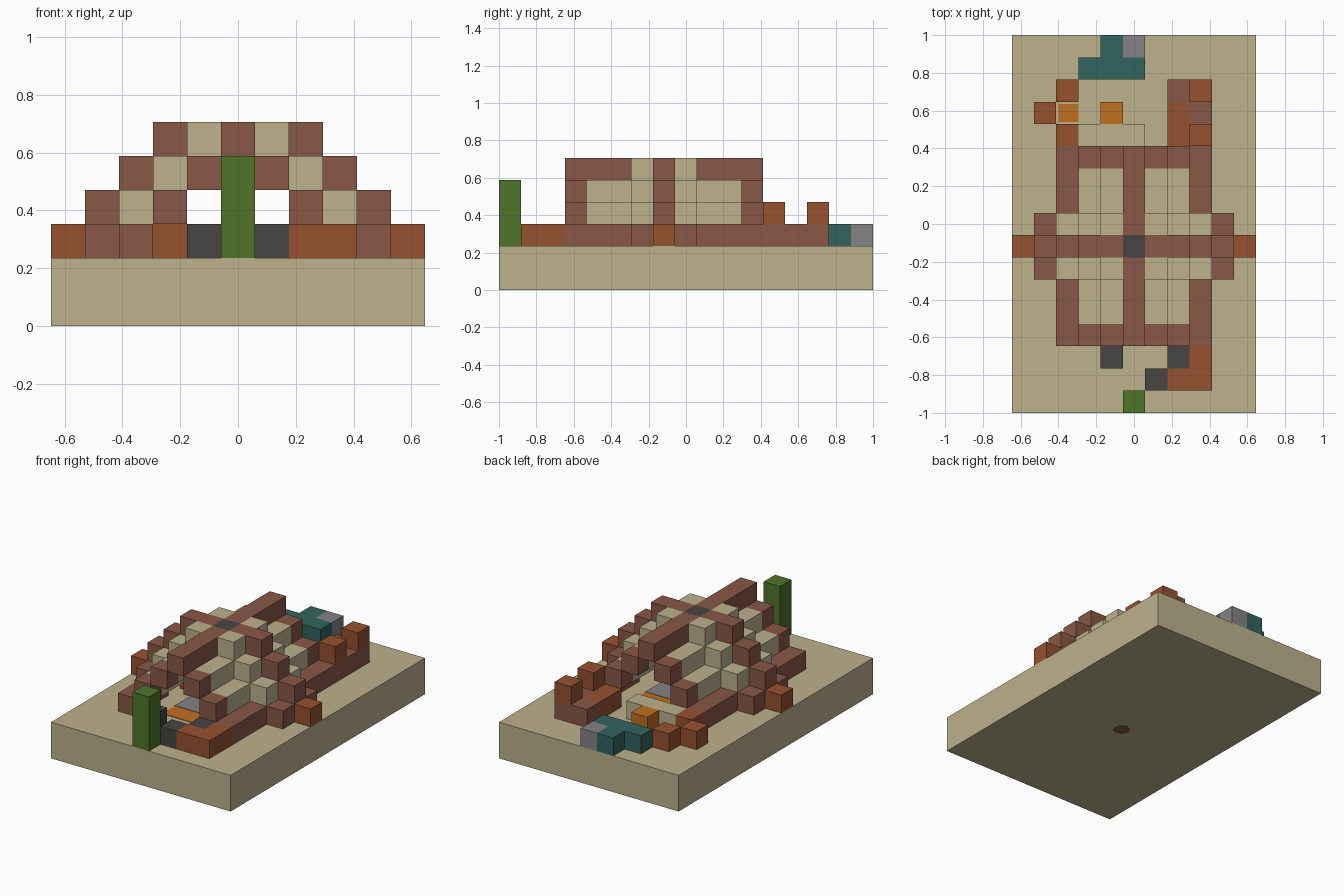
import bpy
import bmesh
from mathutils import Vector

cube = bpy.data.objects.get("Cube")
if cube:
    bpy.data.objects.remove(cube)

U = 2 / 17  # edge of one block


def material(name, rgb):
    m = bpy.data.materials.new(name)
    m.use_nodes = True
    m.diffuse_color = (*rgb, 1)
    bsdf = m.node_tree.nodes["Principled BSDF"]
    bsdf.inputs["Base Color"].default_value = (*rgb, 1)
    bsdf.inputs["Roughness"].default_value = 0.9
    return m


SAND = material("sand", (0.51, 0.445, 0.266))
BROWN = material("brown", (0.25, 0.098, 0.063))
RUST = material("rust", (0.305, 0.084, 0.03))
GREEN = material("green", (0.08, 0.174, 0.023))
DARK = material("charcoal", (0.065, 0.058, 0.058))
TEAL = material("teal", (0.032, 0.127, 0.112))
GREY = material("grey", (0.235, 0.227, 0.235))
ORANGE = material("orange", (0.533, 0.162, 0.014))


def finish(bm, name, mat):
    bmesh.ops.remove_doubles(bm, verts=bm.verts, dist=1e-5)
    bmesh.ops.recalc_face_normals(bm, faces=bm.faces)
    me = bpy.data.meshes.new(name)
    bm.to_mesh(me)
    bm.free()
    me.materials.append(mat)
    ob = bpy.data.objects.new(name, me)
    bpy.context.collection.objects.link(ob)
    return ob


def blocks(name, mat, cells):
    """One mesh from block cells (i, j, layer), without faces between neighbours."""
    cells = set(cells)
    bm = bmesh.new()
    for c in cells:
        centre = Vector((c[0], c[1], c[2] + 0.5))
        for axis in range(3):
            for sign in (-1, 1):
                step = [0, 0, 0]
                step[axis] = sign
                if tuple(a + b for a, b in zip(c, step)) in cells:
                    continue
                n = Vector(step) / 2
                u, v = Vector((0, 0, 0)), Vector((0, 0, 0))
                u[(axis + 1) % 3] = sign / 2
                v[(axis + 2) % 3] = 0.5
                ring = (n - u - v, n + u - v, n + u + v, n - u + v)
                bm.faces.new([bm.verts.new((centre + p) * U) for p in ring])
    return finish(bm, name, mat)


def slab(name, mat, xs, ys, zs):
    """Plain box between block coordinates."""
    bm = bmesh.new()
    bmesh.ops.create_cube(bm, size=1)
    for v in bm.verts:
        v.co = [(r[0] if c < 0 else r[1]) * U for c, r in zip(v.co, (xs, ys, zs))]
    return finish(bm, name, mat)


def patch(name, mat, i, j, z):
    """Thin clipped-corner plate."""
    bm = bmesh.new()
    bmesh.ops.create_cone(bm, cap_ends=True, segments=8, radius1=0.46 * U,
                          radius2=0.46 * U, depth=0.004)
    for v in bm.verts:
        v.co += Vector((i * U, j * U, z))
    return finish(bm, name, mat)


def both(cells):
    return [(s * i, j, k) for i, j, k in cells for s in (-1, 1)]


# Ground slab
slab("ground", SAND, (-5.5, 5.5), (-8.5, 8.5), (0, 2))
patch("underside_mark", BROWN, 0, -1, 0.0015)

# Vaulted frame: ridge, two end arches, wide middle arch, low side walls
ENDS, PANELS, FLANKS = (-5, 3), (-4, -3, 1, 2), (-2, 0)
blocks("ridge_beam", BROWN, [(0, j, 5) for j in range(-5, 4) if j != -1])
blocks("ridge_centre", DARK, [(0, -1, 5)])
blocks("end_arches", BROWN, both((i, j, 5 - i) for j in ENDS for i in (1, 2, 3)))
blocks("middle_arch", BROWN, both([(1, -1, 5)] + [(i, -1, 7 - i) for i in (2, 3, 4)]))
blocks("middle_arch_feet", RUST, both([(5, -1, 2)]))
blocks("side_walls", BROWN, both([(3, j, 2) for j in PANELS] + [(4, j, 2) for j in FLANKS]))

# Stepped roof infill
blocks("roof_panels", SAND, both((i, j, 5 - i) for j in PANELS for i in (1, 2)))
blocks("roof_flanks", SAND, both((i, j, 6 - i) for j in FLANKS for i in (1, 2, 3)))

# Interior floor and furniture
slab("floor_mat", ORANGE, (-1.5, 1.5), (-4.5, 2.5), (2, 2.03))
slab("floor_stone", GREY, (-1.5, 1.5), (-3.4, 1.4), (2, 2.05))
blocks("inner_block", RUST, [(-2, -1, 2)])

# Front yard
blocks("front_post", GREEN, [(0, -8, k) for k in (2, 3, 4)])
blocks("front_wall", RUST, [(2, -7, 2), (3, -7, 2), (3, -6, 2)])
blocks("front_stones", DARK, [(1, -7, 2), (2, -6, 2), (-1, -6, 2)])

# Back yard
blocks("back_wall", BROWN, [(3, j, 2) for j in (4, 5, 6)] + [(2, 6, 2)])
blocks("back_wall_tops", RUST, [(3, 4, 3), (3, 6, 3)])
blocks("back_bench", RUST, [(2, 4, 2), (2, 5, 2)])
blocks("back_corner", RUST, [(-3, 4, 2), (-3, 6, 2), (-4, 5, 2)])
slab("back_ember", ORANGE, (-3.4, -2.5), (4.6, 5.4), (2, 2.03))
blocks("back_step", SAND, [(i, 4, 2) for i in (-2, -1, 0)])
blocks("back_lamp", ORANGE, [(-1, 5, 2)])
blocks("pool", TEAL, [(-2, 7, 2), (-1, 7, 2), (0, 7, 2), (-1, 8, 2)])
blocks("pool_stone", GREY, [(0, 8, 2)])
